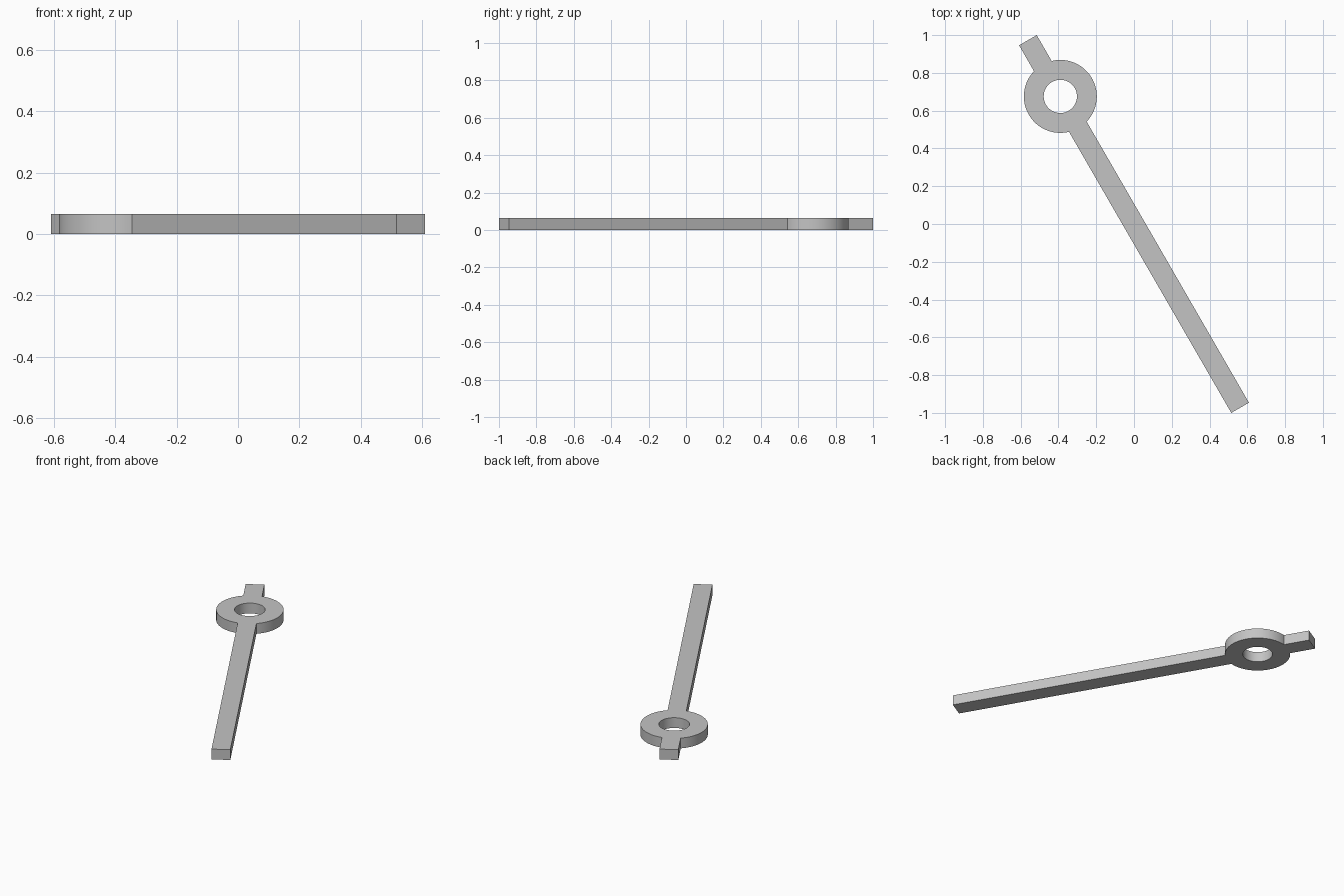
import bpy
import bmesh
from math import radians, sin, cos, pi, asin
from mathutils import Matrix

cube = bpy.data.objects.get("Cube")
if cube:
    bpy.data.objects.remove(cube, do_unlink=True)

# Sizes
THICK = 0.065
HALF_LEN, HALF_WIDTH = 1.1235, 0.054
RING_Y, RING_OUT, RING_IN = 0.78, 0.193, 0.088
STEPS = 48

grey = bpy.data.materials.new("plain_grey")
grey.use_nodes = True
colour = (0.55, 0.55, 0.55, 1)
grey.diffuse_color = colour
grey.node_tree.nodes["Principled BSDF"].inputs["Base Color"].default_value = colour


def arc(radius, start, end):
    """Points on the ring, with angles measured from the arm's tail end."""
    angles = [start + (end - start) * i / STEPS for i in range(STEPS + 1)]
    return [(radius * sin(a), RING_Y - radius * cos(a)) for a in angles]


# Half outline: long arm, outer ring, short tail, then back around the hole
join = asin(HALF_WIDTH / RING_OUT)
outline = [(0, -HALF_LEN), (HALF_WIDTH, -HALF_LEN)]
outline += arc(RING_OUT, join, pi - join)
outline += [(HALF_WIDTH, HALF_LEN), (0, HALF_LEN)]
outline += [(max(x, 0), y) for x, y in arc(RING_IN, pi, 0)]

# Extrude the half plate, leaving it open along the mirror line
bm = bmesh.new()
base = bm.faces.new([bm.verts.new((x, y, 0)) for x, y in outline])
top = bmesh.ops.extrude_face_region(bm, geom=[base], use_keep_orig=True)
bmesh.ops.translate(bm, vec=(0, 0, THICK),
                    verts=[v for v in top["geom"] if isinstance(v, bmesh.types.BMVert)])
seam = [f for f in bm.faces if all(abs(v.co.x) < 1e-5 for v in f.verts)]
bmesh.ops.delete(bm, geom=seam, context="FACES")

# Mirror to the full plate and join at the centre line
bmesh.ops.recalc_face_normals(bm, faces=bm.faces[:])
bmesh.ops.mirror(bm, geom=bm.verts[:] + bm.edges[:] + bm.faces[:],
                 matrix=Matrix(), merge_dist=1e-4, axis="X")
bmesh.ops.remove_doubles(bm, verts=bm.verts[:], dist=1e-5)
bmesh.ops.recalc_face_normals(bm, faces=bm.faces[:])

mesh = bpy.data.meshes.new("ringed_pointer")
bm.to_mesh(mesh)
bm.free()
mesh.materials.append(grey)

pointer = bpy.data.objects.new("ringed_pointer", mesh)
bpy.context.collection.objects.link(pointer)
pointer.rotation_euler.z = radians(30)

# Smooth ring walls, sharp rims and corners
bpy.ops.object.select_all(action="DESELECT")
pointer.select_set(True)
bpy.context.view_layer.objects.active = pointer
bpy.ops.object.shade_smooth_by_angle(angle=radians(30))
